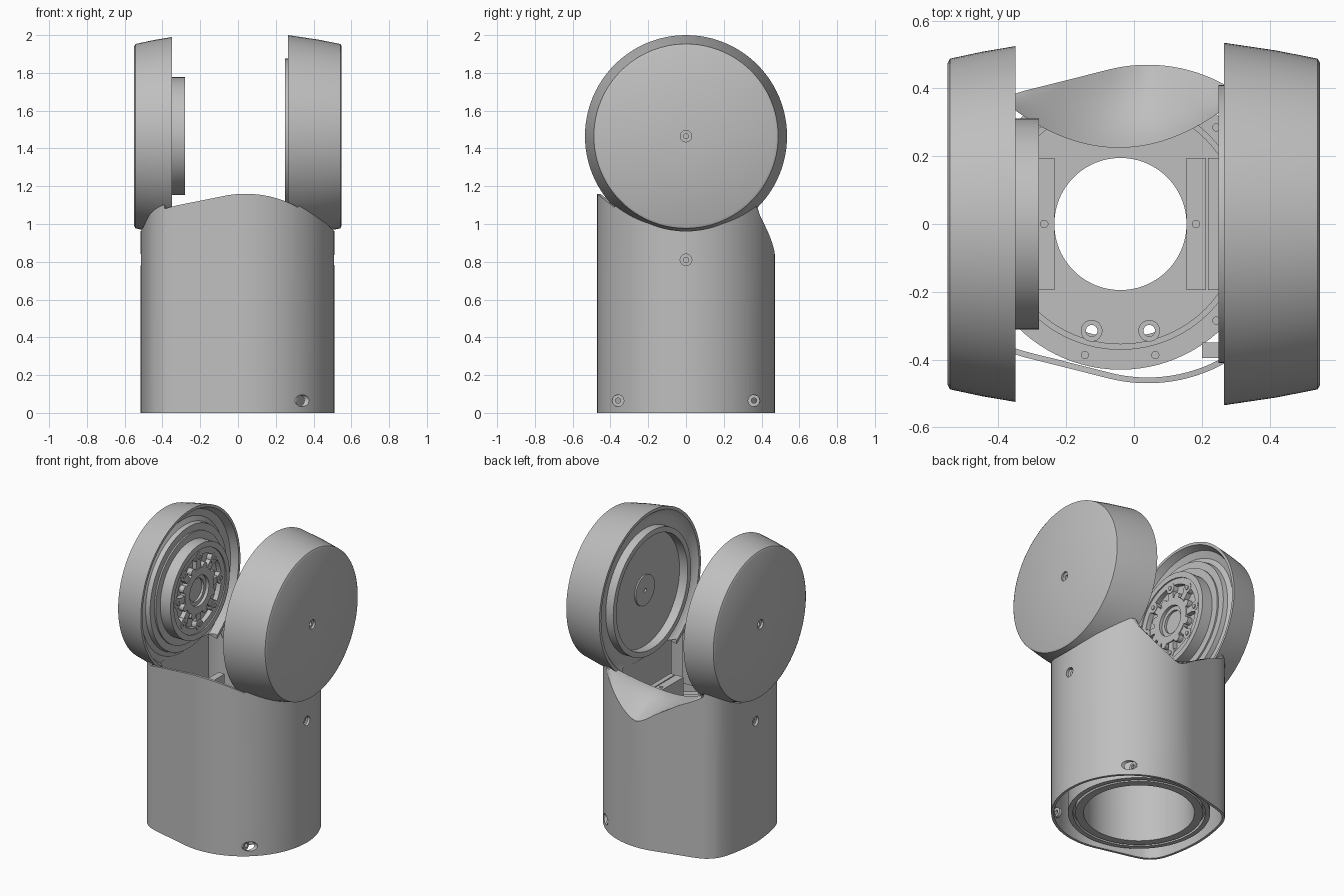
import bpy, bmesh
from math import sin, cos, pi, radians, sqrt
from mathutils import Matrix, Vector

if "Cube" in bpy.data.objects:
    bpy.data.objects.remove(bpy.data.objects["Cube"])

grey = bpy.data.materials.new("machined grey")
grey.use_nodes = True
grey.diffuse_color = (0.52, 0.52, 0.52, 1)
grey.node_tree.nodes["Principled BSDF"].inputs["Base Color"].default_value = (0.52, 0.52, 0.52, 1)

AXIS_Z = 1.465     # height of the joint axis
CORE_X = -0.04     # axis of the inner sleeve
TO_X = Matrix.Rotation(pi / 2, 4, 'Y')


def finish(name, bm):
    bmesh.ops.remove_doubles(bm, verts=bm.verts, dist=1e-5)
    bmesh.ops.recalc_face_normals(bm, faces=bm.faces)
    mesh = bpy.data.meshes.new(name)
    bm.to_mesh(mesh)
    bm.free()
    mesh.materials.append(grey)
    obj = bpy.data.objects.new(name, mesh)
    bpy.context.collection.objects.link(obj)
    return obj


def smooth(obj, angle=32):
    bpy.ops.object.select_all(action='DESELECT')
    obj.select_set(True)
    bpy.context.view_layer.objects.active = obj
    bpy.ops.object.shade_smooth_by_angle(angle=radians(angle))


def lathe(name, profile, matrix, closed=False, n=96):
    """Revolve (radius, height) points about local z."""
    bm = bmesh.new()
    rings = [[bm.verts.new(matrix @ Vector((r * cos(2 * pi * i / n), r * sin(2 * pi * i / n), h)))
              for i in range(n)] for r, h in profile]
    pairs = list(zip(rings, rings[1:])) + ([(rings[-1], rings[0])] if closed else [])
    for a, b in pairs:
        for i in range(n):
            j = (i + 1) % n
            bm.faces.new((a[i], a[j], b[j], b[i]))
    return finish(name, bm)


def rod(name, radius, depth, matrix, n=24):
    h = depth / 2
    return lathe(name, [(0, -h), (radius, -h), (radius, h), (0, h)], matrix, n=n)


def box(name, lo, hi, matrix=Matrix()):
    lo, hi = Vector(lo), Vector(hi)
    bm = bmesh.new()
    bmesh.ops.create_cube(bm, size=1)
    for v in bm.verts:
        v.co = matrix @ Vector([(lo[k] + hi[k]) / 2 + v.co[k] * (hi[k] - lo[k]) for k in range(3)])
    return finish(name, bm)


def cut(obj, cutters):
    for c in cutters:
        mod = obj.modifiers.new("hole", 'BOOLEAN')
        mod.object, mod.operation, mod.solver = c, 'DIFFERENCE', 'EXACT'
        bpy.context.view_layer.objects.active = obj
        bpy.ops.object.modifier_apply(modifier=mod.name)
        bpy.data.objects.remove(c)


# Housing outline: round on the left, straight flanks and rounded corners on the right
def back_half():
    pts = [Vector((0.04 + 0.47 * cos(radians(a)), 0.47 * sin(radians(a)))) for a in range(0, 106, 3)]
    knots = [Vector(p) for p in ((-0.08, 0.454), (-0.22, 0.419), (-0.35, 0.385), (-0.415, 0.353),
                                 (-0.465, 0.29), (-0.498, 0.17), (-0.515, 0), (-0.498, -0.17))]
    for p0, p1, p2, p3 in zip(knots, knots[1:], knots[2:], knots[3:]):
        for k in range(1, 9):
            t = k / 8
            pts.append(0.5 * (2 * p1 + (p2 - p0) * t + (2 * p0 - 5 * p1 + 4 * p2 - p3) * t ** 2
                              + (3 * p1 - p0 - 3 * p2 + p3) * t ** 3))
    return pts


HALF = back_half()
OUTLINE = HALF + [Vector((p.x, -p.y)) for p in HALF[-2:0:-1]]


def outline_y(x):
    for a, b in zip(HALF, HALF[1:]):
        if b.x <= x <= a.x:
            return a.y + (b.y - a.y) * (a.x - x) / (a.x - b.x)


def rim_z(y):
    if y < 0:
        z = 1.16 - 0.8 * (y + 0.47)
    else:
        z = 0.84 + 1.2 * max(0.47 - y, 0) ** 0.7
    under_disc = AXIS_Z - sqrt(0.512 ** 2 - min(abs(y), 0.5) ** 2)
    return z if abs(y) > 0.37 else under_disc + 0.01


# Housing shell
bm = bmesh.new()
columns = []
N = len(OUTLINE)
for i, p in enumerate(OUTLINE):
    along = (OUTLINE[(i + 1) % N] - OUTLINE[i - 1]).normalized()
    q = p + 0.017 * Vector((-along.y, along.x))
    z = rim_z(p.y)
    columns.append([bm.verts.new(c) for c in ((*p, 0), (*p, z), (*q, z), (*q, 0))])
for a, b in zip(columns, columns[1:] + columns[:1]):
    for k in range(4):
        m = (k + 1) % 4
        bm.faces.new((a[k], b[k], b[m], a[m]))
housing = finish("housing_shell", bm)

# Screw holes drilled along x, with recessed collars
cutters = []
for x, y, z, ang in ((0.51, 0, 0.81, 0), (-0.515, 0, 0.81, 180),
                     (0.342, 0.36, 0.065, 0), (0.342, -0.36, 0.065, 0)):
    m = Matrix.Translation((x, y, z)) @ Matrix.Rotation(radians(ang), 4, 'Z') @ TO_X
    cutters.append(rod("hole_cutter", 0.031, 0.16, m))
    lathe("screw_collar", [(0.014, -0.05), (0.031, -0.05), (0.031, -0.03), (0.014, -0.03)], m, True, 24)
cut(housing, cutters)
smooth(housing)

# Scooped shoulder at the back
bm = bmesh.new()
COLS, ROWS = 40, 10
grid = []
for i in range(COLS + 1):
    x = -0.39 + 0.71 * i / COLS
    u = (x + 0.045) / 0.305
    yo = outline_y(x)
    zo = rim_z(yo)
    yi, zi = min(0.225 + 0.11 * u * u, yo - 0.02), 0.96 + 0.11 * u * u
    row = []
    for k in range(ROWS + 1):
        f = k / ROWS
        row.append(bm.verts.new((x, yo + (yi - yo) * f, zo + (zi - zo) * sin(f * pi / 2))))
    row.append(bm.verts.new((x, yi, zi - 0.06)))
    row.append(bm.verts.new((x, yi + 0.018, zi - 0.06)))
    grid.append(row)
for a, b in zip(grid, grid[1:]):
    for k in range(len(a) - 1):
        bm.faces.new((a[k], b[k], b[k + 1], a[k + 1]))
smooth(finish("back_shoulder", bm))

# Right joint disc with raised hub; its lip is open towards the housing
joint = Matrix.Translation((0, 0, AXIS_Z)) @ TO_X
right_disc = lathe("right_joint_disc", [
    (0, -0.50), (0.013, -0.50), (0.013, -0.535), (0.03, -0.535), (0.03, -0.55), (0.475, -0.55),
    (0.488, -0.543), (0.508, -0.45), (0.525, -0.35), (0.507, -0.35), (0.485, -0.395), (0.44, -0.41),
    (0.41, -0.395), (0.405, -0.365), (0.36, -0.365), (0.36, -0.355), (0.312, -0.355), (0.312, -0.28),
    (0.275, -0.28), (0.275, -0.32), (0, -0.32)], joint)
cut(right_disc, [box("lip_cutter", (-0.408, -0.28, 0.85), (-0.30, 0.28, 1.05))])
smooth(right_disc)
box("right_inner_wall", (-0.44, -0.28, 0.69), (-0.409, 0.28, 1.02))

# Output flange inside the hub: rings, spokes, bosses and bolts
lathe("flange_ring", [(0.10, -0.32), (0.10, -0.285), (0.15, -0.285), (0.15, -0.32)], joint, n=48)
lathe("flange_lip", [(0.075, -0.32), (0.075, -0.305), (0.10, -0.305)], joint, n=48)
lathe("flange_rim", [(0.235, -0.32), (0.235, -0.288), (0.275, -0.288)], joint, n=64)
for i in range(8):
    turn = joint @ Matrix.Rotation(2 * pi * i / 8, 4, 'Z')
    box("flange_spoke", (0.14, -0.022, -0.32), (0.25, 0.022, -0.29), turn)
    rod("flange_boss", 0.034, 0.034, turn @ Matrix.Translation((0.225, 0, -0.303)))
    rod("flange_bolt", 0.014, 0.008, turn @ Matrix.Translation((0.225, 0, -0.284)), 12)
    half = turn @ Matrix.Rotation(pi / 8, 4, 'Z')
    rod("inner_bolt", 0.024, 0.034, half @ Matrix.Translation((0.155, 0, -0.302)), 16)

# Left joint disc with bearing seat
left_disc = lathe("left_joint_disc", [
    (0, 0.50), (0.013, 0.50), (0.013, 0.535), (0.03, 0.535), (0.03, 0.549), (0.475, 0.549),
    (0.488, 0.542), (0.512, 0.42), (0.535, 0.265), (0.515, 0.265), (0.49, 0.295), (0.46, 0.305),
    (0.41, 0.305), (0.41, 0.25), (0.375, 0.25), (0.375, 0.31), (0.10, 0.31), (0.10, 0.30),
    (0.012, 0.30), (0.012, 0.32), (0, 0.32)], joint)
cut(left_disc, [box("lip_cutter", (0.22, -0.28, 0.85), (0.303, 0.28, 1.04))])
smooth(left_disc)
box("left_inner_wall", (0.304, -0.28, 0.69), (0.335, 0.28, 1.02))

# Inner sleeve with perforated floor
core = Matrix.Translation((CORE_X, 0, 0))
sleeve = lathe("inner_sleeve", [
    (0.195, 0.62), (0.195, 0.70), (0.355, 0.70), (0.355, 0.65), (0.37, 0.65), (0.37, 0.68),
    (0.43, 0.68), (0.43, 0.03), (0.40, 0.03), (0.40, 0.06), (0.385, 0.06), (0.385, 0.03),
    (0.335, 0.03), (0.335, 0.62)], core, True)
cut(sleeve, [rod("lug_cutter", 0.017, 0.3, Matrix.Translation((x, -0.315, 0.68)))
             for x in (-0.125, 0.045)])
smooth(sleeve)
for x in (-0.125, 0.045):
    lathe("floor_lug", [(0.017, 0.69), (0.017, 0.712), (0.032, 0.712), (0.032, 0.69)],
          Matrix.Translation((x, -0.315, 0)), n=24)
for x, y in ((-0.145, -0.387), (0.063, -0.387), (0.243, -0.285), (0.243, 0.285)):
    rod("sleeve_bolt", 0.012, 0.02, Matrix.Translation((x, y, 0.68)), 16)

# Mounting blocks on the floor
for name, x0, x1, pin in (("right_block", -0.28, -0.235, -0.265),
                          ("left_block", 0.155, 0.212, 0.183),
                          ("left_backing_block", 0.218, 0.25, None)):
    block = box(name, (x0, -0.195, 0.69), (x1, 0.195, 0.85))
    if pin is not None:
        cut(block, [rod("pin_cutter", 0.011, 0.1, Matrix.Translation((pin, 0, 0.85)), 16)])

# Upright web beside the left disc, inside the front wall
box("front_web", (0.20, -0.395, 0.72), (0.275, -0.35, 1.05))
